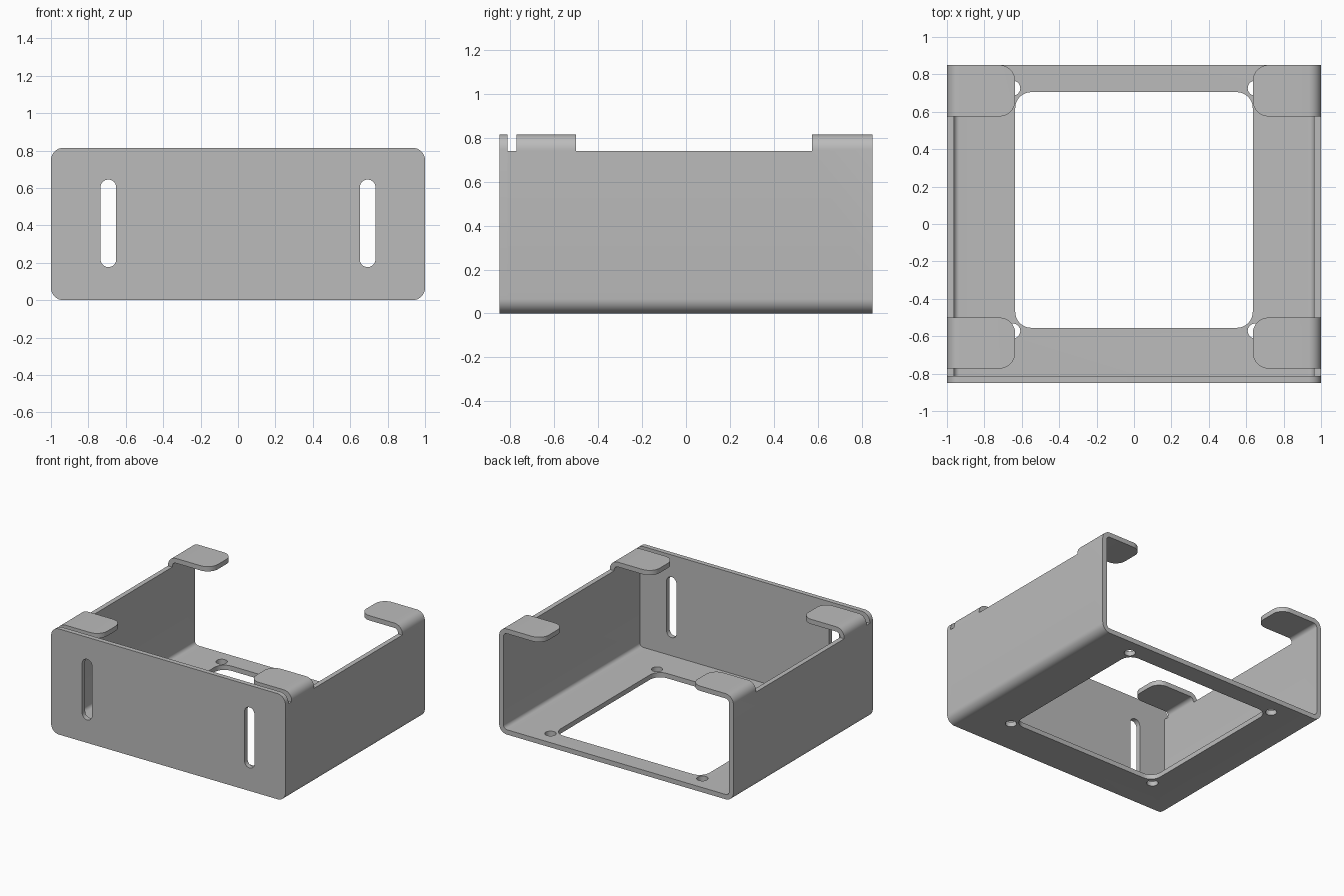
import bpy, bmesh, math
from mathutils import Vector

cube = bpy.data.objects.get("Cube")
if cube:
    bpy.data.objects.remove(cube, do_unlink=True)

T = 0.037                # sheet thickness
W, D, H = 1.0, 0.85, 0.815
R = 0.067                # outer bend radius
RI = R - T               # inner bend radius
RIM = 0.74               # side wall height between tabs
TAB_X = 0.635            # inner end of the tabs

grey = bpy.data.materials.new("sheet metal grey")
grey.use_nodes = True
colour = (0.5, 0.5, 0.5, 1)
grey.diffuse_color = colour
grey.node_tree.nodes["Principled BSDF"].inputs["Base Color"].default_value = colour


def rounded(corners, steps=8):
    """Outline from (u, v, radius) corners, each replaced by an arc."""
    out = []
    for i, (u, v, r) in enumerate(corners):
        p = Vector((u, v))
        if r == 0:
            out.append(p)
            continue
        a = (Vector(corners[i - 1][:2]) - p).normalized()
        b = (Vector(corners[(i + 1) % len(corners)][:2]) - p).normalized()
        for k in range(steps + 1):
            t = k / steps * math.pi / 2
            out.append(p + a * r * (1 - math.sin(t)) + b * r * (1 - math.cos(t)))
    return out


def rect(u0, u1, v0, v1, r=0):
    return rounded([(u0, v0, r), (u1, v0, r), (u1, v1, r), (u0, v1, r)])


def circle(u, v, r, n=32):
    return [Vector((u + r * math.cos(k * math.tau / n), v + r * math.sin(k * math.tau / n)))
            for k in range(n)]


def prism(name, outline, axis, start, end):
    """Extrude a flat outline along the y or z axis."""
    bm = bmesh.new()
    place = (lambda p: (p.x, start, p.y)) if axis == "y" else (lambda p: (p.x, p.y, start))
    face = bm.faces.new([bm.verts.new(place(p)) for p in outline])
    ext = bmesh.ops.extrude_face_region(bm, geom=[face])
    move = Vector((0, end - start, 0)) if axis == "y" else Vector((0, 0, end - start))
    bmesh.ops.translate(bm, vec=move, verts=[g for g in ext["geom"] if isinstance(g, bmesh.types.BMVert)])
    bmesh.ops.recalc_face_normals(bm, faces=bm.faces)
    mesh = bpy.data.meshes.new(name)
    bm.to_mesh(mesh)
    bm.free()
    mesh.materials.append(grey)
    obj = bpy.data.objects.new(name, mesh)
    bpy.context.collection.objects.link(obj)
    return obj


def activate(obj):
    bpy.ops.object.select_all(action="DESELECT")
    obj.select_set(True)
    bpy.context.view_layer.objects.active = obj


def cut(obj, cutters):
    for c in cutters:
        c.hide_render = True
        mod = obj.modifiers.new("cut", "BOOLEAN")
        mod.operation, mod.solver, mod.object = "DIFFERENCE", "EXACT", c
        activate(obj)
        bpy.ops.object.modifier_apply(modifier=mod.name)
        bpy.data.objects.remove(c, do_unlink=True)


# Folded body: floor, side walls and inward lips as one bent sheet
half = [(TAB_X, H, 0), (W, H, R), (W, 0, R)]
inner = [(W - T, T, RI), (W - T, H - T, RI), (TAB_X, H - T, 0)]
right_side = [(-u, v, r) for u, v, r in half]
left_side = half[::-1]
inner_left = inner[::-1]
inner_right = [(-u, v, r) for u, v, r in inner]
body = prism("folded_body", rounded(right_side + left_side + inner_left + inner_right),
             "y", -D + T, D)

# Lips are notched into four tabs; the floor gets its opening and screw holes
cutters = [prism("notch_cutter", rect(-1.2, 1.2, y0, y1), "z", RIM, 1)
           for y0, y1 in ((-0.9, -0.773), (-0.5, 0.575))]
cutters.append(prism("opening_cutter", rect(-0.635, 0.635, -0.555, 0.705, 0.085), "z", -0.1, 0.2))
cutters += [prism("hole_cutter", circle(x, y, 0.04), "z", -0.1, 0.2)
            for x in (-0.648, 0.648) for y in (-0.572, 0.726)]
cut(body, cutters)

# Round the free corners of the tabs
bm = bmesh.new()
bm.from_mesh(body.data)
corners = [e for e in bm.edges
           if all(abs(abs(v.co.x) - TAB_X) < 1e-3 and v.co.z > RIM for v in e.verts)
           and abs(e.verts[0].co.z - e.verts[1].co.z) > T / 2]
bmesh.ops.bevel(bm, geom=corners, offset=0.085, offset_type="OFFSET", segments=8,
                profile=0.5, affect="EDGES")
bm.to_mesh(body.data)
bm.free()

# Front plate with two upright slots
plate = prism("front_plate", rect(-W, W, 0, H, R), "y", -D, -D + T)
cut(plate, [prism("slot_cutter", rect(x - 0.042, x + 0.042, 0.177, 0.645, 0.0419), "y", -1, -0.7)
            for x in (-0.693, 0.693)])

for obj in (body, plate):
    activate(obj)
    bpy.ops.object.shade_smooth_by_angle(angle=math.radians(30))
